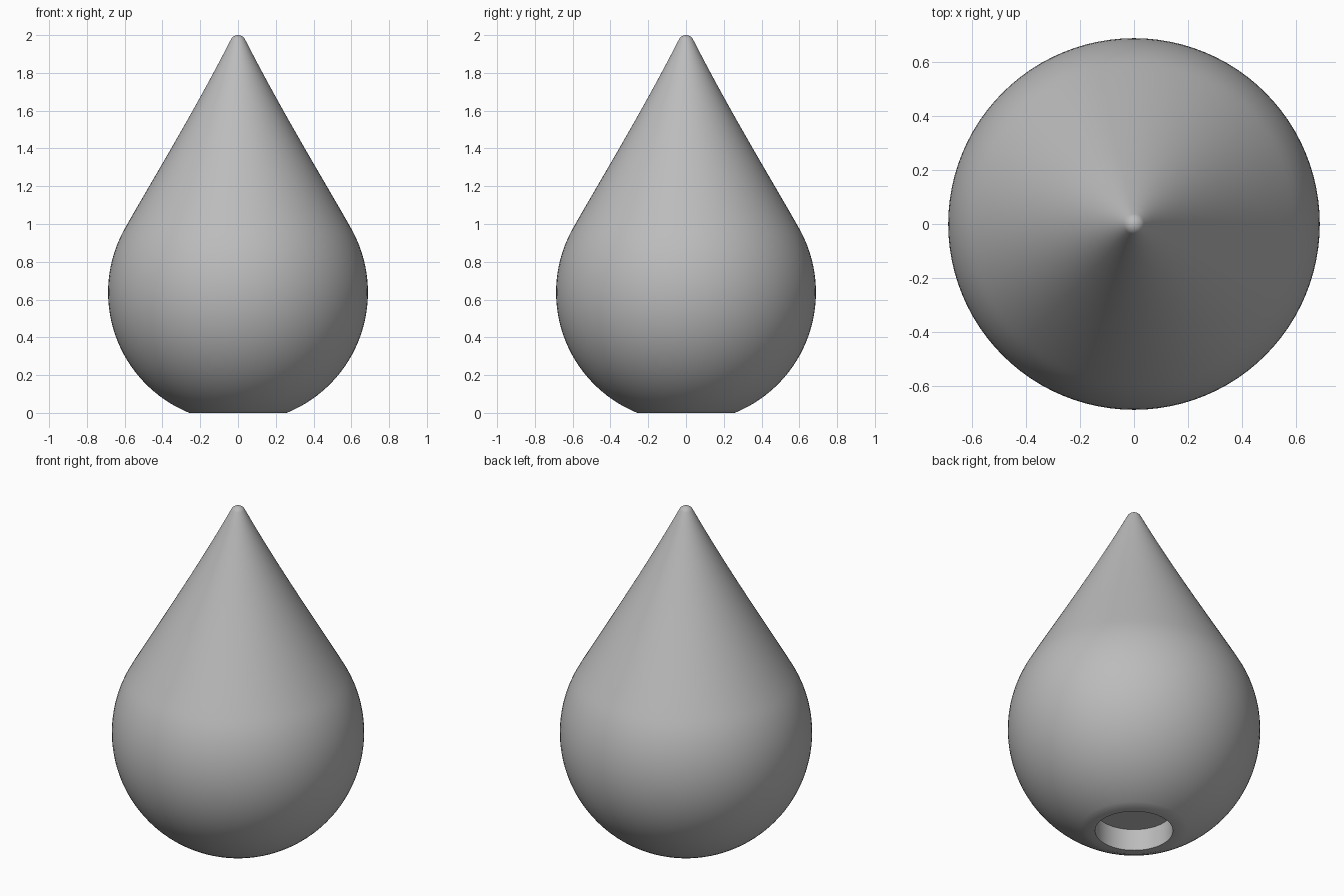
import bpy, bmesh, math

if "Cube" in bpy.data.objects:
    bpy.data.objects.remove(bpy.data.objects["Cube"])

SEGMENTS = 96
R, CENTRE = 0.688, 0.638      # round belly
HOLE, DEPTH = 0.212, 0.13     # socket in the underside


def arc(radius, height, start, end, steps):
    """Profile points on a circle, angles in degrees from horizontal."""
    angles = [math.radians(start + (end - start) * i / steps) for i in range(steps + 1)]
    return [(radius * math.cos(a), height + radius * math.sin(a)) for a in angles]


def blend(p0, p1, p2, p3, steps):
    """Inner points of a cubic curve."""
    points = []
    for i in range(1, steps):
        t = i / steps
        w = ((1 - t) ** 3, 3 * t * (1 - t) ** 2, 3 * t * t * (1 - t), t ** 3)
        points.append(tuple(sum(k * p[j] for k, p in zip(w, (p0, p1, p2, p3))) for j in (0, 1)))
    return points


# Profile: socket wall, flat foot, belly, gently hollow flank, rounded tip
foot_angle = -math.degrees(math.asin(CENTRE / R))
belly = arc(R, CENTRE, foot_angle, 30, 32)
tip = arc(0.042, 1.958, 27, 90, 8)[:-1]
flank = blend(belly[-1], (0.485, 1.18), (0.24, 1.58), tip[0], 20)
profile = [(HOLE, DEPTH), (HOLE, 0)] + belly + flank + tip

# Lathe the profile
bm = bmesh.new()
rings = []
for r, z in profile:
    rings.append([bm.verts.new((r * math.cos(a), r * math.sin(a), z))
                  for a in (math.tau * i / SEGMENTS for i in range(SEGMENTS))])
for low, high in zip(rings, rings[1:]):
    for i in range(SEGMENTS):
        j = (i + 1) % SEGMENTS
        bm.faces.new((low[i], low[j], high[j], high[i]))

# Close the socket and the tip
bm.faces.new(rings[0])
apex = bm.verts.new((0, 0, 2))
for i in range(SEGMENTS):
    bm.faces.new((rings[-1][i], rings[-1][(i + 1) % SEGMENTS], apex))
bmesh.ops.recalc_face_normals(bm, faces=bm.faces)

mesh = bpy.data.meshes.new("teardrop_body")
bm.to_mesh(mesh)
bm.free()
body = bpy.data.objects.new("teardrop_body", mesh)
bpy.context.collection.objects.link(body)

# Plain grey
grey = bpy.data.materials.new("plain_grey")
grey.use_nodes = True
colour = (0.5, 0.5, 0.5, 1)
grey.diffuse_color = colour
grey.node_tree.nodes["Principled BSDF"].inputs["Base Color"].default_value = colour
mesh.materials.append(grey)

bpy.context.view_layer.objects.active = body
body.select_set(True)
bpy.ops.object.shade_smooth_by_angle(angle=math.radians(35))
